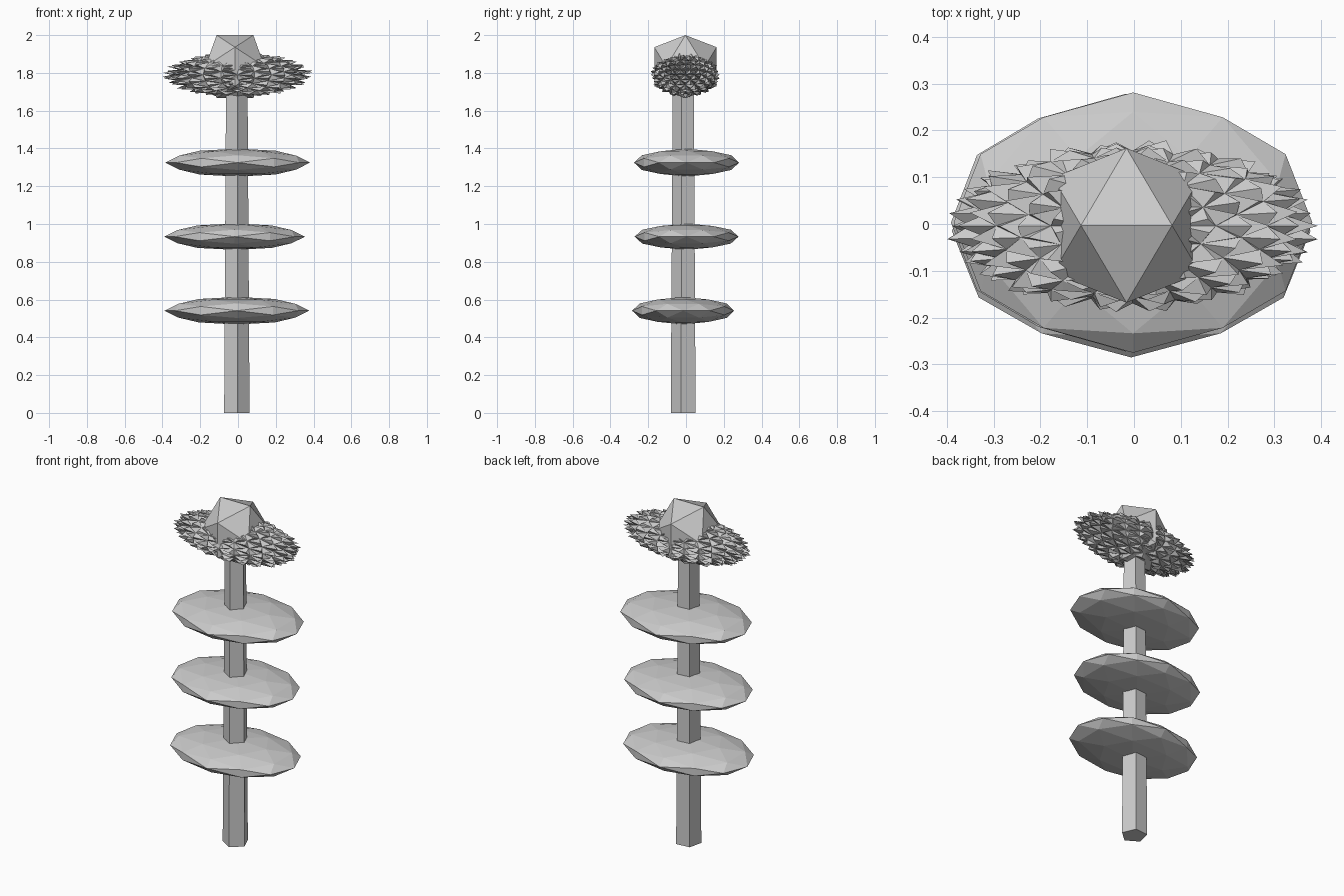
import bpy, bmesh, math, random
from mathutils import Matrix, Vector

if "Cube" in bpy.data.objects:
    bpy.data.objects.remove(bpy.data.objects["Cube"])

random.seed(4)
# turns the icosphere so that an edge, not a corner, lies on top
EDGE_UP = Matrix.Rotation(-math.radians(31.717), 3, 'Y')


def finish(bm, name):
    bmesh.ops.recalc_face_normals(bm, faces=bm.faces)
    mesh = bpy.data.meshes.new(name)
    bm.to_mesh(mesh)
    bm.free()
    ob = bpy.data.objects.new(name, mesh)
    bpy.context.collection.objects.link(ob)
    return ob


def ico(level):
    bm = bmesh.new()
    bmesh.ops.create_icosphere(bm, subdivisions=level, radius=1)
    bmesh.ops.rotate(bm, verts=bm.verts, cent=(0, 0, 0), matrix=EDGE_UP)
    return bm


def place(bm, size, centre):
    bmesh.ops.scale(bm, vec=size, verts=bm.verts)
    bmesh.ops.translate(bm, vec=centre, verts=bm.verts)


# five-sided tapered stem
bm = bmesh.new()
rings = []
for z, r in ((0, 0.071), (1.76, 0.060)):
    rings.append([bm.verts.new((-0.008 + r * math.cos(math.radians(275 + 72 * k)),
                                -0.010 + r * math.sin(math.radians(275 + 72 * k)), z))
                  for k in range(5)])
for k in range(5):
    j = (k + 1) % 5
    bm.faces.new((rings[0][k], rings[0][j], rings[1][j], rings[1][k]))
bm.faces.new(rings[0][::-1])
bm.faces.new(rings[1])
finish(bm, "stem")

# three flattened leaf discs
discs = [((-0.006, -0.015, 0.541), (0.383, 0.270, 0.073)),
         ((-0.018, 0.003, 0.933), (0.373, 0.275, 0.070)),
         ((-0.002, 0.003, 1.325), (0.383, 0.278, 0.074))]
for i, (centre, size) in enumerate(discs):
    bm = ico(2)
    place(bm, size, centre)
    finish(bm, f"leaf_disc_{i + 1}")

# spiky flower head: every facet is pulled out into a small thorn
bm = ico(3)
for v in bm.verts:
    v.co *= random.uniform(0.86, 0.93)
tips = bmesh.ops.poke(bm, faces=bm.faces[:])["verts"]
for v in tips:
    v.co = v.co.normalized() * random.uniform(0.95, 1.02)
    v.co.x *= 1.05
place(bm, (0.377, 0.183, 0.119), (-0.003, -0.004, 1.79))
finish(bm, "flower_head")

# faceted bud on top
bm = ico(1)
place(bm, (0.185, 0.194, 0.196), (-0.016, -0.003, 1.833))
finish(bm, "bud")
